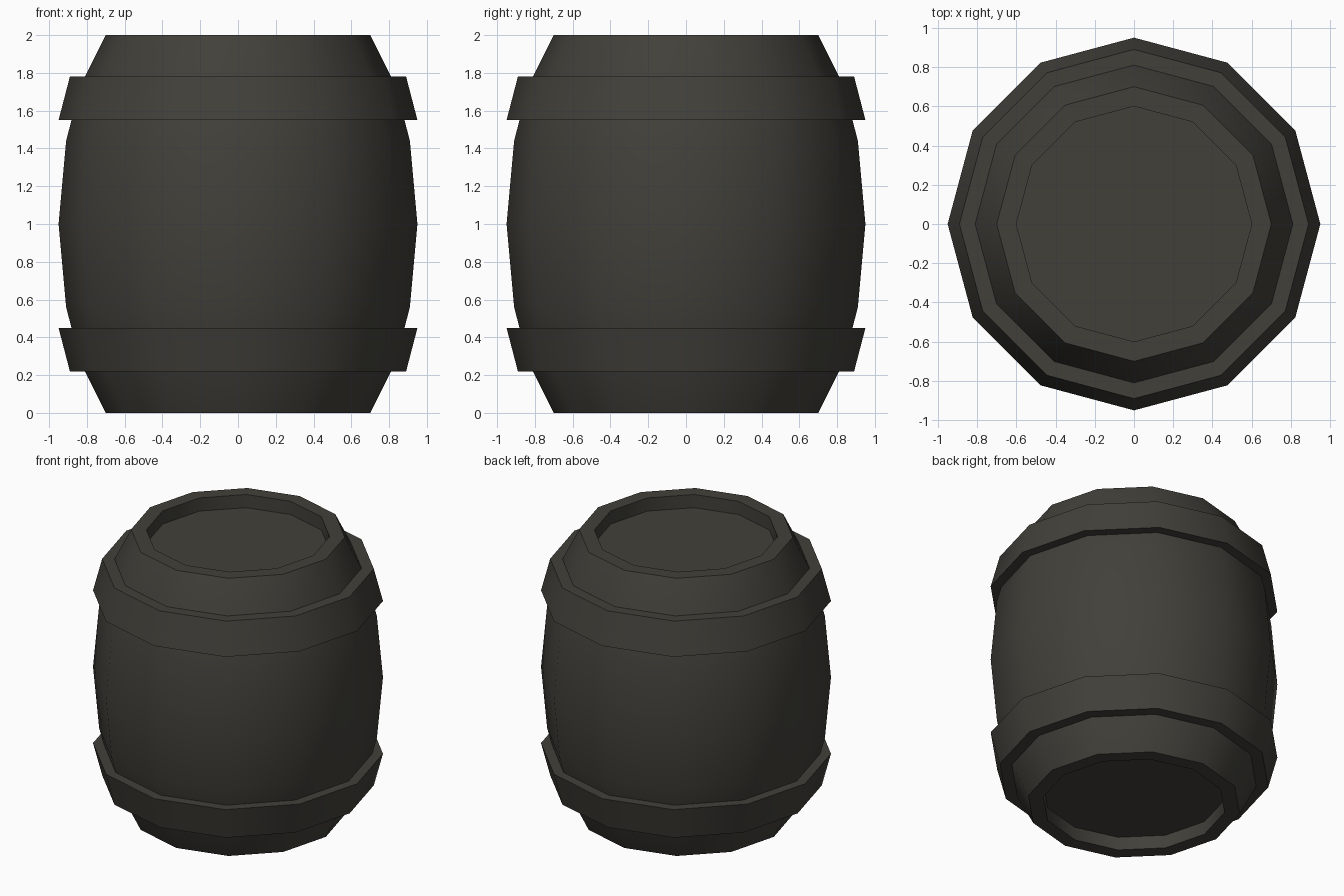
import bpy, bmesh, math

if "Cube" in bpy.data.objects:
    bpy.data.objects.remove(bpy.data.objects["Cube"])

SIDES = 12

wood = bpy.data.materials.new("dark_grey_brown")
wood.diffuse_color = (0.054, 0.051, 0.042, 1)
wood.use_nodes = True
wood.node_tree.nodes["Principled BSDF"].inputs["Base Color"].default_value = wood.diffuse_color


def lathe(name, profile, closed=False):
    """Spin an (r, z) profile, listed bottom to top on the outside, about z."""
    bm = bmesh.new()
    rings = []
    for r, z in profile:
        rings.append([bm.verts.new((r * math.cos(2 * math.pi * i / SIDES),
                                    r * math.sin(2 * math.pi * i / SIDES), z))
                      for i in range(SIDES)])
    pairs = list(zip(rings, rings[1:]))
    if closed:
        pairs.append((rings[-1], rings[0]))
    for a, b in pairs:
        for i in range(SIDES):
            j = (i + 1) % SIDES
            bm.faces.new((a[i], a[j], b[j], b[i]))
    if not closed:
        bm.faces.new(rings[0][::-1])
        bm.faces.new(rings[-1])
    bmesh.ops.recalc_face_normals(bm, faces=bm.faces)
    mesh = bpy.data.meshes.new(name)
    bm.to_mesh(mesh)
    bm.free()
    mesh.materials.append(wood)
    ob = bpy.data.objects.new(name, mesh)
    bpy.context.collection.objects.link(ob)
    bpy.ops.object.select_all(action='DESELECT')
    ob.select_set(True)
    bpy.context.view_layer.objects.active = ob
    bpy.ops.object.shade_smooth_by_angle(angle=math.radians(40))
    return ob


# Bulging body with a recessed lid at each end, mirrored about mid height
upper = [(0.91, 1.44), (0.835, 1.73), (0.70, 2.0), (0.60, 2.0), (0.60, 1.905)]
lower = [(r, 2 - z) for r, z in reversed(upper)]
lathe("barrel_body", lower + [(0.95, 1.0)] + upper)

# Flared hoops, inner edges tucked just inside the body
hoop = [(0.87, 1.55), (0.95, 1.55), (0.89, 1.78), (0.80, 1.78)]
lathe("upper_hoop", hoop, closed=True)
lathe("lower_hoop", [(r, 2 - z) for r, z in reversed(hoop)], closed=True)
